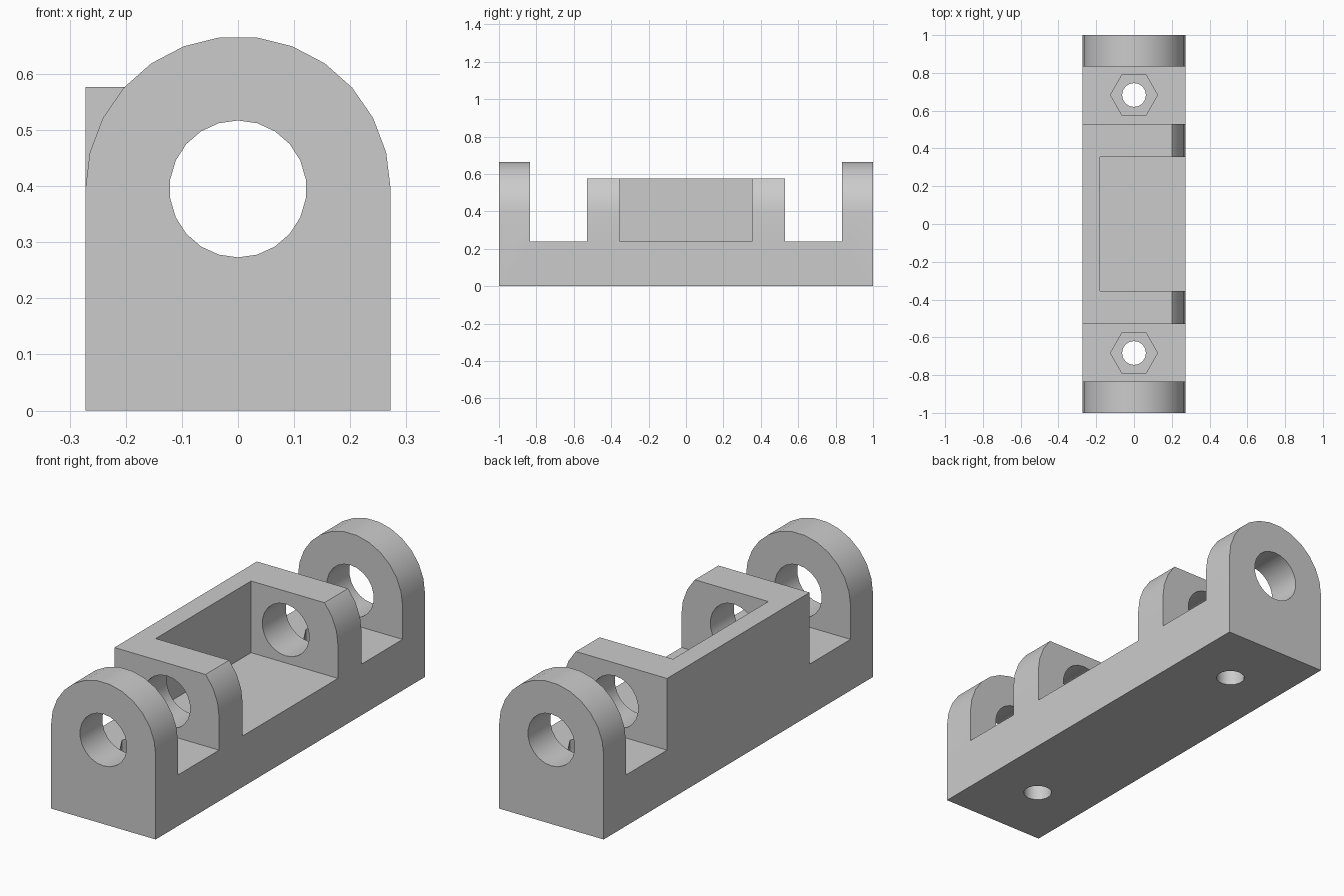
import bpy, bmesh, math
from mathutils import Matrix

default = bpy.data.objects.get("Cube")
if default:
    bpy.data.objects.remove(default, do_unlink=True)

HALF_W, AXIS_Z, TOP = 0.272, 0.395, 0.577
FLOOR, EAR_IN, POST_OUT, POST_IN, BOLT_Y = 0.24, 0.834, 0.529, 0.354, 0.683

grey = bpy.data.materials.new("light grey")
grey.use_nodes = True
grey.diffuse_color = (0.6, 0.6, 0.6, 1)
grey.node_tree.nodes["Principled BSDF"].inputs["Base Color"].default_value = (0.6, 0.6, 0.6, 1)


def make(name, bm):
    bmesh.ops.recalc_face_normals(bm, faces=bm.faces)
    mesh = bpy.data.meshes.new(name)
    bm.to_mesh(mesh)
    bm.free()
    mesh.materials.append(grey)
    ob = bpy.data.objects.new(name, mesh)
    bpy.context.collection.objects.link(ob)
    return ob


def prism(name, points, y0, y1):
    """Extrude an x-z outline along y."""
    bm = bmesh.new()
    face = bm.faces.new([bm.verts.new((x, y0, z)) for x, z in points])
    ext = bmesh.ops.extrude_face_region(bm, geom=[face])
    verts = [v for v in ext["geom"] if isinstance(v, bmesh.types.BMVert)]
    bmesh.ops.translate(bm, verts=verts, vec=(0, y1 - y0, 0))
    return make(name, bm)


def box(name, x0, x1, y0, y1, z0, z1):
    return prism(name, [(x0, z0), (x1, z0), (x1, z1), (x0, z1)], y0, y1)


def drill(name, sides, radius, depth, centre, along_y=False):
    bm = bmesh.new()
    m = Matrix.Translation(centre)
    if along_y:
        m = m @ Matrix.Rotation(math.pi / 2, 4, "X")
    bmesh.ops.create_cone(bm, cap_ends=True, segments=sides, radius1=radius,
                          radius2=radius, depth=depth, matrix=m)
    if sides == 6:  # corners point along x
        bmesh.ops.rotate(bm, verts=bm.verts, cent=centre,
                         matrix=Matrix.Rotation(math.pi / 6, 3, "Z"))
    return make(name, bm)


# Body with one rounded shoulder
arc = [(HALF_W * math.cos(math.pi * k / 13), AXIS_Z + HALF_W * math.sin(math.pi * k / 13))
       for k in range(14)]
crown = arc[6][1]
body = prism("hinge_bracket", [(-HALF_W, 0), (HALF_W, 0)] + arc[:7] + [(-HALF_W, crown)], -1, 1)

# Cutters: middle height, open cavity and rod bore
cutters = [
    box("middle_trim", -1, 1, -0.7, 0.7, TOP, 1),
    box("cavity", -0.18, 1, -POST_IN, POST_IN, FLOOR, 1),
]
# Cutters for each end: gap, ear shoulder, bolt hole and nut pocket
shoulder = arc[7:] + [(-0.5, AXIS_Z), (-0.5, 1), (arc[7][0], 1)]
for s in (-1, 1):
    cutters += [
        box("gap", -1, 1, *sorted((s * POST_OUT, s * EAR_IN)), FLOOR, 1),
        prism("ear_shoulder", shoulder, *sorted((s * 0.75, s * 1.2))),
        drill("bolt_hole", 24, 0.063, 1, (0, s * BOLT_Y, 0)),
        drill("nut_pocket", 6, 0.125, 0.2, (0, s * BOLT_Y, FLOOR)),
    ]
cutters.append(drill("rod_bore", 22, 0.122, 3, (0, 0, AXIS_Z), along_y=True))

for ob in bpy.context.selected_objects:
    ob.select_set(False)
bpy.context.view_layer.objects.active = body
body.select_set(True)
for cutter in cutters:
    cutter.hide_render = True
    mod = body.modifiers.new(cutter.name, "BOOLEAN")
    mod.operation = "DIFFERENCE"
    mod.solver = "EXACT"
    mod.object = cutter
    bpy.ops.object.modifier_apply(modifier=mod.name)
for cutter in cutters:
    bpy.data.objects.remove(cutter, do_unlink=True)

bpy.ops.object.shade_smooth_by_angle(angle=math.radians(30))
